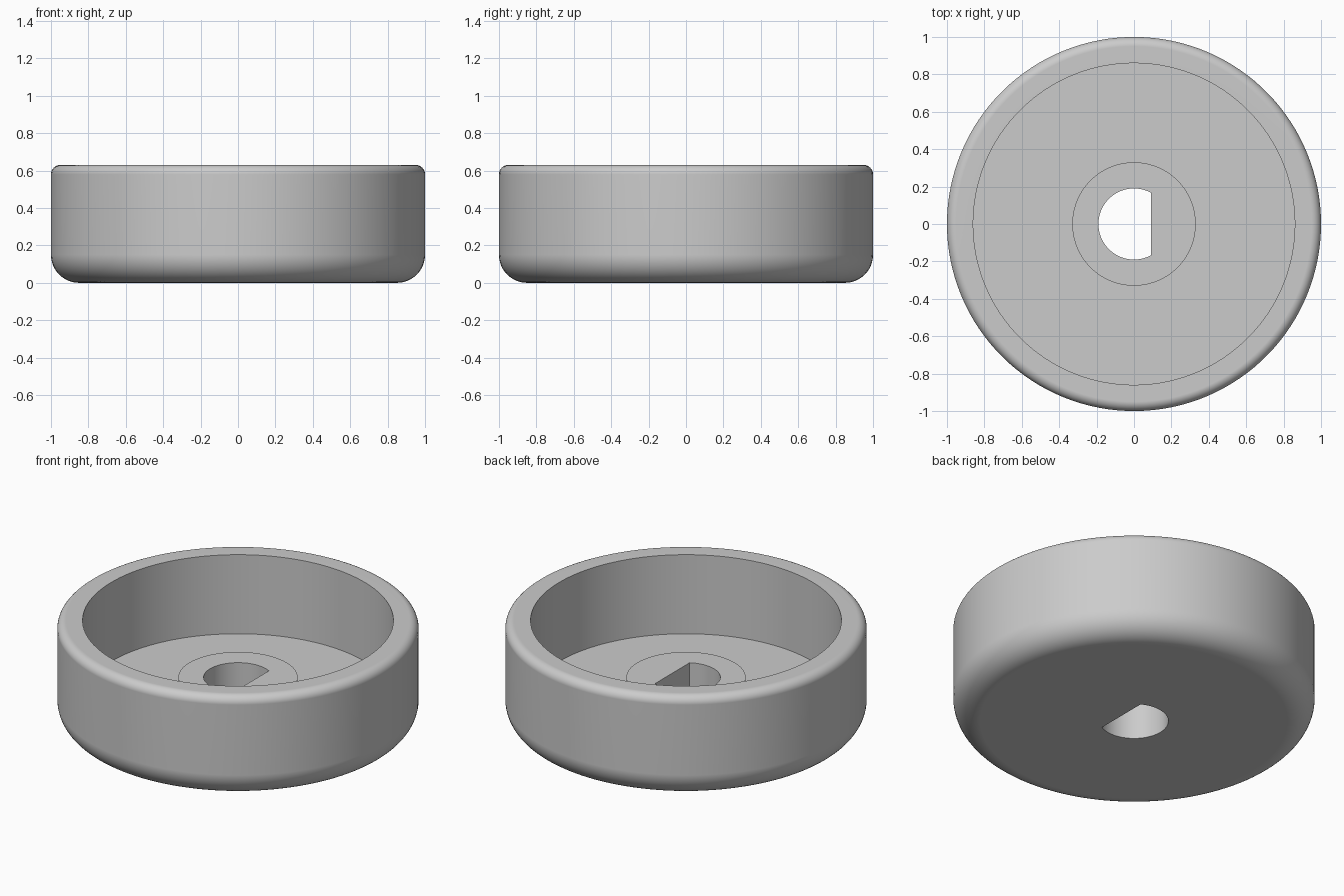
import bpy, bmesh
from math import sin, cos, pi, acos, radians

cube = bpy.data.objects.get("Cube")
if cube:
    bpy.data.objects.remove(cube, do_unlink=True)

# Main dimensions
RADIUS, HEIGHT = 1.0, 0.63
WALL_R, FLOOR_Z = 0.86, 0.147
BOSS_R, BOSS_Z = 0.33, 0.283
BORE_R, FLAT_X = 0.19, 0.092
BOTTOM_ROUND, TOP_ROUND = 0.15, 0.05


def fillet(radius, z, size, start, steps):
    """Quarter arc of profile points, turning outwards and up."""
    arc = [start + pi / 2 * i / steps for i in range(steps + 1)]
    return [(radius + size * cos(a), z + size * sin(a)) for a in arc]


def span(a, b, count):
    return [a + (b - a) * i / count for i in range(count)]


# Closed cross-section, from the bore outwards along the underside
profile = [(BORE_R, 0)]
profile += fillet(RADIUS - BOTTOM_ROUND, BOTTOM_ROUND, BOTTOM_ROUND, -pi / 2, 12)
profile += fillet(RADIUS - TOP_ROUND, HEIGHT - TOP_ROUND, TOP_ROUND, 0, 8)
profile += [(WALL_R, HEIGHT), (WALL_R, FLOOR_Z), (BOSS_R, FLOOR_Z),
            (BOSS_R, BOSS_Z), (BORE_R, BOSS_Z)]

# Turn the section round the axis, with columns on both corners of the D bore
corner = acos(FLAT_X / BORE_R)
angles = span(-corner, corner, 44) + span(corner, 2 * pi - corner, 84)

bm = bmesh.new()
rings = []
for a in angles:
    bore = min(BORE_R, FLAT_X / cos(a)) if cos(a) > 0 else BORE_R
    ring = []
    for r, z in profile:
        r = bore if r == BORE_R else r
        ring.append(bm.verts.new((r * cos(a), r * sin(a), z)))
    rings.append(ring)
for i, ring in enumerate(rings):
    after = rings[(i + 1) % len(rings)]
    for j in range(len(profile)):
        k = (j + 1) % len(profile)
        bm.faces.new((ring[j], after[j], after[k], ring[k]))
bmesh.ops.recalc_face_normals(bm, faces=bm.faces)

mesh = bpy.data.meshes.new("cup_wheel")
bm.to_mesh(mesh)
bm.free()
wheel = bpy.data.objects.new("cup_wheel", mesh)
bpy.context.collection.objects.link(wheel)

# Plain grey material
grey = bpy.data.materials.new("light_grey")
grey.use_nodes = True
colour = (0.6, 0.6, 0.6, 1)
grey.diffuse_color = colour
grey.node_tree.nodes["Principled BSDF"].inputs["Base Color"].default_value = colour
mesh.materials.append(grey)

# Smooth rounds, crisp rims and flat faces
bpy.ops.object.select_all(action="DESELECT")
wheel.select_set(True)
bpy.context.view_layer.objects.active = wheel
bpy.ops.object.shade_smooth_by_angle(angle=radians(30))
weighted = wheel.modifiers.new("weighted_normals", "WEIGHTED_NORMAL")
weighted.keep_sharp = True
